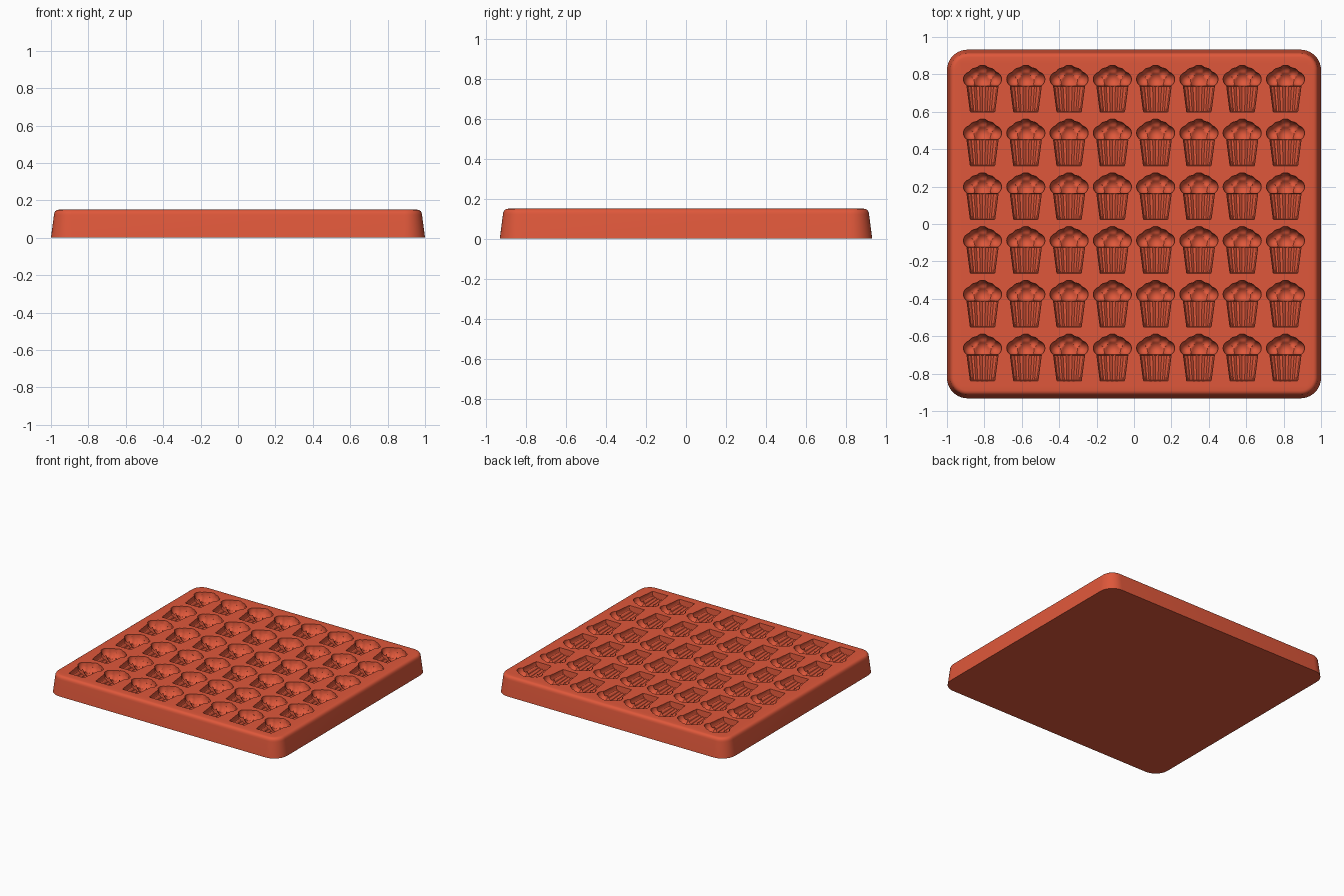
import bpy, bmesh
from math import sin, cos, pi, sqrt

cube = bpy.data.objects.get("Cube")
if cube:
    bpy.data.objects.remove(cube, do_unlink=True)

# Overall sizes
HALF_X, HALF_Y, TOP = 1.0, 0.932, 0.15
COLS, ROWS = 8, 6
CELL_X, CELL_Y = 0.2314, 0.2875
SHIFT_Y = 0.005
STEPS = 48
JOIN_Y, CUP_BASE, PEAK = 0.012, -0.125, 0.125

# Frosting lobes: x, y, radius, depth
LOBES = [(0, 0.05, 0.055, 0.078), (0.062, 0.05, 0.04, 0.058),
         (0.035, 0.073, 0.038, 0.066), (0, 0.083, 0.042, 0.06)]
LOBES += [(-x, y, r, d) for x, y, r, d in LOBES if x]

ANGLES = [-pi / 2 + pi * i / STEPS for i in range(STEPS + 1)]


def half_width(y):
    """Half width of the cavity opening at height y."""
    if y <= JOIN_Y:
        return 0.065 + 0.018 * (y - CUP_BASE) / (JOIN_Y - CUP_BASE)
    spans = [x + sqrt(r * r - (y - cy) ** 2)
             for x, cy, r, d in LOBES if abs(y - cy) < r]
    return max(spans + [0.012])


def depth(x, y, a):
    """Depth of the cavity: ribbed paper cup below, lobed frosting above."""
    if y <= JOIN_Y:
        slope = 0.048 + 0.1 * (y - CUP_BASE)
        return slope * max(cos(a), 0) ** 0.6 + 0.005 * cos(16 * a) * cos(a)
    best = 0.004
    for lx, ly, r, d in LOBES:
        q = 1 - ((x - lx) ** 2 + (y - ly) ** 2) / (r * r)
        if q > 0:
            best = max(best, d * sqrt(q))
    return best


def cell_rows():
    """One grid cell as rows of points, flat outside the cupcake opening."""
    cup = [CUP_BASE, CUP_BASE + 0.004, -0.08, -0.035, JOIN_Y]
    n = 18
    dome = [JOIN_Y + 0.003 + (PEAK - JOIN_Y - 0.003) * i / n for i in range(n + 1)]
    ys = cup + dome
    base_w = half_width(CUP_BASE)
    ex, ey = CELL_X / 2, CELL_Y / 2

    def flat_row(y, w):
        return [(-ex, y, TOP)] + [(w * sin(a), y, TOP) for a in ANGLES] + [(ex, y, TOP)]

    rows = [flat_row(-ey, base_w)]
    for y in ys:
        w = half_width(y)
        row = flat_row(y + SHIFT_Y, w)
        if y not in (ys[0], ys[-1]):
            for i in range(1, STEPS):
                a = ANGLES[i]
                px, py, pz = row[i + 1]
                row[i + 1] = (px, py, TOP - depth(px, y, a))
        rows.append(row)
    rows.append(flat_row(ey, base_w))
    return rows


def rounded_loop(inset, z, radius=0.11, segs=10):
    """Counter-clockwise rounded rectangle."""
    r = radius - inset
    cx, cy = HALF_X - radius, HALF_Y - radius
    pts = []
    for k, (sx, sy) in enumerate([(1, 1), (-1, 1), (-1, -1), (1, -1)]):
        for i in range(segs + 1):
            a = (k + i / segs) * pi / 2
            pts.append((sx * cx + r * cos(a), sy * cy + r * sin(a), z))
    return pts


def clamp(v, lim):
    return max(-lim, min(lim, v))


bm = bmesh.new()

# Tapered outer wall with a soft upper edge and a flat rim
profile = [(0, 0), (0.016, 0.122), (0.018, 0.133), (0.023, 0.142),
           (0.031, 0.148), (0.041, TOP)]
loops = [rounded_loop(i, z) for i, z in profile]
grid_x, grid_y = COLS * CELL_X / 2, ROWS * CELL_Y / 2
loops.append([(clamp(x, grid_x), clamp(y, grid_y), TOP) for x, y, z in loops[-1]])
rings = [[bm.verts.new(p) for p in loop] for loop in loops]
for low, high in zip(rings, rings[1:]):
    for i in range(len(low)):
        j = (i + 1) % len(low)
        bm.faces.new((low[i], low[j], high[j], high[i]))
bm.faces.new(rings[0][::-1])

# Cupcake cavities
pattern = cell_rows()
for c in range(COLS):
    for r in range(ROWS):
        ox = (c - (COLS - 1) / 2) * CELL_X
        oy = (r - (ROWS - 1) / 2) * CELL_Y
        grid = [[bm.verts.new((x + ox, y + oy, z)) for x, y, z in row] for row in pattern]
        for lo, hi in zip(grid, grid[1:]):
            for i in range(len(lo) - 1):
                bm.faces.new((lo[i], lo[i + 1], hi[i + 1], hi[i]))

bmesh.ops.remove_doubles(bm, verts=bm.verts[:], dist=1e-5)
mesh = bpy.data.meshes.new("cupcake_mould_tray")
bm.to_mesh(mesh)
bm.free()
tray = bpy.data.objects.new("cupcake_mould_tray", mesh)
bpy.context.scene.collection.objects.link(tray)

# Terracotta red silicone
colour = (0.74, 0.097, 0.043, 1)
mat = bpy.data.materials.new("terracotta_red")
mat.use_nodes = True
mat.diffuse_color = colour
for node in mat.node_tree.nodes:
    if node.type == 'BSDF_PRINCIPLED':
        node.inputs["Base Color"].default_value = colour
mesh.materials.append(mat)

bpy.ops.object.select_all(action='DESELECT')
tray.select_set(True)
bpy.context.view_layer.objects.active = tray
bpy.ops.object.shade_smooth_by_angle(angle=0.6)
